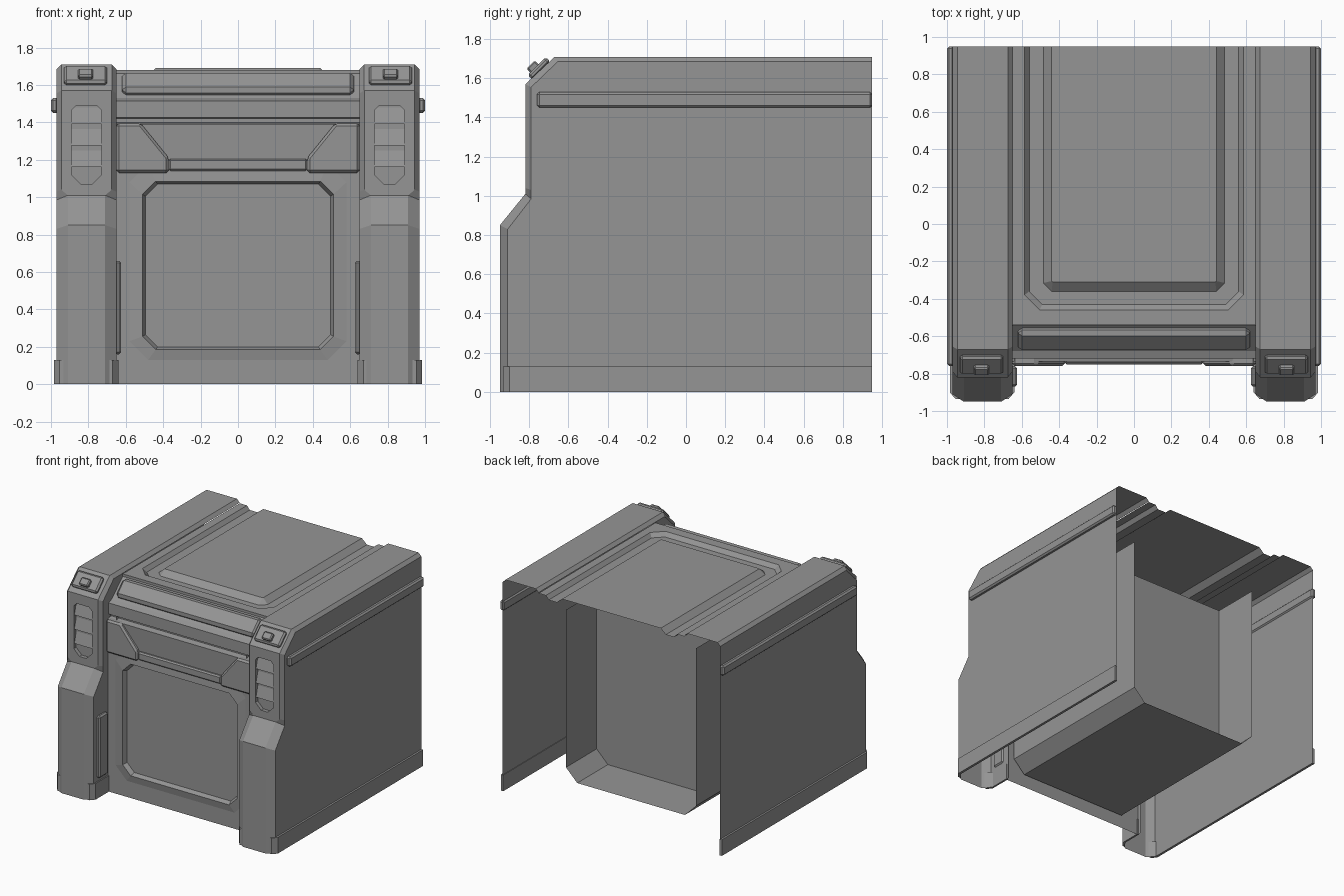
import bpy, bmesh, math
from mathutils import Vector, Matrix

cube = bpy.data.objects.get("Cube")
if cube:
    bpy.data.objects.remove(cube, do_unlink=True)

grey = bpy.data.materials.new("steel_grey")
grey.use_nodes = True
COLOUR = (0.3, 0.3, 0.3, 1)
grey.diffuse_color = COLOUR
grey.node_tree.nodes["Principled BSDF"].inputs["Base Color"].default_value = COLOUR


def finish(name, bm, facing=None, mirror=False, bevel=0):
    """Weld, orient and turn a bmesh into an object."""
    bmesh.ops.remove_doubles(bm, verts=bm.verts, dist=0.0005)
    bmesh.ops.recalc_face_normals(bm, faces=bm.faces)
    if facing:
        total = sum((f.normal * f.calc_area() for f in bm.faces), Vector())
        if total.dot(Vector(facing)) < 0:
            bmesh.ops.reverse_faces(bm, faces=bm.faces)
    me = bpy.data.meshes.new(name)
    bm.to_mesh(me)
    bm.free()
    me.materials.append(grey)
    ob = bpy.data.objects.new(name, me)
    bpy.context.collection.objects.link(ob)
    if mirror:
        ob.modifiers.new("mirror", "MIRROR")
    if bevel:
        mod = ob.modifiers.new("bevel", "BEVEL")
        mod.width, mod.segments = bevel, 1
    return ob


def loft(bm, loops, closed=False, cap=False):
    """Join successive point loops with quads, optionally filling the last."""
    rows = [[bm.verts.new(p) for p in loop] for loop in loops]
    for a, b in zip(rows, rows[1:]):
        n = len(a)
        for i in range(n if closed else n - 1):
            j = (i + 1) % n
            bm.faces.new((a[i], a[j], b[j], b[i]))
    if cap:
        bm.faces.new(rows[-1])
    return rows


def box(name, x, y, z, bevel=0, mirror=False, tilt=0):
    """Box from extents, optionally tilted about its centre."""
    bm = bmesh.new()
    mid = Vector((sum(x), sum(y), sum(z))) / 2
    size = (x[1] - x[0], y[1] - y[0], z[1] - z[0], 1)
    bmesh.ops.create_cube(bm, size=1, matrix=Matrix.Translation(mid)
                          @ Matrix.Rotation(tilt, 4, "X") @ Matrix.Diagonal(size))
    return finish(name, bm, mirror=mirror, bevel=bevel)


def prism(name, a, b, mirror=False, bevel=0):
    """Closed solid between two matching point loops."""
    bm = bmesh.new()
    rows = loft(bm, [a, b], closed=True, cap=True)
    bm.faces.new(rows[0])
    return finish(name, bm, mirror=mirror, bevel=bevel)


def octagon(cx, w, z0, z1, cb, ct, y):
    """Front-facing rectangle with cut corners."""
    return [(cx + px, y, pz) for px, pz in (
        (w - cb, z0), (w, z0 + cb), (w, z1 - ct), (w - ct, z1),
        (ct - w, z1), (-w, z1 - ct), (-w, z0 + cb), (cb - w, z0))]


# Side column: front outline lofted across with bevelled edges
OUT, INN, BACK = 0.97, 0.65, 0.95
outer = [(-.95, 0), (-.95, .85), (-.82, 1.01), (-.82, 1.04), (-.82, 1.57), (-.67, 1.71), (BACK, 1.71)]
inset = [(-.91, 0), (-.91, .83), (-.79, .985), (-.79, 1.03), (-.79, 1.555), (-.655, 1.685), (BACK, 1.685)]
edge = [.06, .06, .06, .025, .025, .025, .025]
bm = bmesh.new()
rows = loft(bm, [
    [(OUT, y, z) for y, z in inset],
    [(OUT - e, y, z) for (y, z), e in zip(outer, edge)],
    [(INN + e, y, z) for (y, z), e in zip(outer, edge)],
    [(INN, y, z) for y, z in inset]])
bm.faces.new(rows[0] + [bm.verts.new((OUT, BACK, 0))])
bm.faces.new(rows[3][:6] + [bm.verts.new((INN, y, z)) for y, z in
                            ((-.5, 1.685), (-.5, 1.5), (-.7, 1.4), (-.7, 0))])
# replace the upper front face with a recessed slot
slot_face = [f for f in bm.faces if all(abs(v.co.y + .82) < .001 for v in f.verts)
             and f.calc_center_median().z > 1.1]
bmesh.ops.delete(bm, geom=slot_face, context="FACES_ONLY")
MID = .81
loft(bm, [octagon(MID, .135, 1.04, 1.57, 0, 0, -.82),
          octagon(MID, .08, 1.07, 1.49, .05, .025, -.82),
          octagon(MID, .08, 1.07, 1.49, .05, .025, -.79)], closed=True, cap=True)
finish("side_column", bm, facing=(1, -1, 1), mirror=True)

# Sloping slats in the slot
for i in range(3):
    top = 1.48 - .115 * i
    section = ((-.79, top), (-.815, top - .09), (-.79, top - .09))
    prism("vent_slat", [(MID - .079, y, z) for y, z in section],
          [(MID + .079, y, z) for y, z in section], mirror=True)

# Latch on the sloping column shoulder
box("latch_plate", (.70, .93), (-.815, -.685), (1.632, 1.668), .012, True, math.pi / 4)
box("latch_catch", (.775, .855), (-.80, -.74), (1.615, 1.68), .008, True, math.pi / 4)

# Foot strips, side rail and leg pod
foot = [(.985, BACK), (.985, -.90), (.955, -.935), (.93, -.935), (.965, -.89), (.965, BACK)]
prism("outer_foot", [(x, y, 0) for x, y in foot], [(x, y, .13) for x, y in foot], mirror=True)
inner_foot = [(.64, -.72), (.64, -.90), (.67, -.935), (.69, -.935), (.655, -.88), (.655, -.72)]
prism("inner_foot", [(x, y, 0) for x, y in inner_foot], [(x, y, .13) for x, y in inner_foot], mirror=True)
box("side_rail", (.96, 1.0), (-.76, BACK), (1.45, 1.53), .012, True)
box("leg_pod", (.625, .66), (-.87, -.76), (.16, .66), .012, True)


# Roof: nested outlines open at the back
def roof_loop(w, f, c, z):
    return [(w, BACK, z), (w, f + c, z), (w - c, f, z),
            (c - w, f, z), (-w, f + c, z), (-w, BACK, z)]


bm = bmesh.new()
loft(bm, [roof_loop(INN, -.54, 0, 1.68), roof_loop(.585, -.46, .08, 1.68),
          roof_loop(.56, -.43, .07, 1.65), roof_loop(.485, -.36, .045, 1.65),
          roof_loop(.44, -.31, .005, 1.69)], cap=True)
finish("roof", bm, facing=(0, 0, 1))

# Front fascia above the door
fascia = [(-.54, 1.68), (-.54, 1.66), (-.68, 1.53), (-.72, 1.515), (-.72, 1.425),
          (-.69, 1.42), (-.69, 1.40), (-.735, 1.39), (-.725, 1.13), (-.70, 1.13)]
bm = bmesh.new()
loft(bm, [[(s * INN, y, z) for y, z in fascia] for s in (-1, 1)])
finish("fascia", bm, facing=(0, -1, 1))
box("brow_bar", (-.62, .62), (-.69, -.54), (1.575, 1.635), .022, tilt=math.pi / 4)
brace = [(INN, 1.395), (.52, 1.395), (.37, 1.21), (.37, 1.13), (INN, 1.13)]
prism("fascia_brace", [(x, -.70, z) for x, z in brace],
      [(x, -.76, z) for x, z in brace], mirror=True, bevel=.014)
box("fascia_lip", (-.37, .37), (-.75, -.70), (1.14, 1.205), .01)

# Door panel with framed recess
bm = bmesh.new()
loft(bm, [octagon(0, INN, 0, 1.2, 0, 0, -.73), octagon(0, .58, .13, 1.18, .1, .1, -.73),
          octagon(0, .51, .185, 1.085, .07, .07, -.74),
          octagon(0, .495, .2, 1.07, .065, .065, -.705)], closed=True, cap=True)
finish("door_panel", bm, facing=(0, -1, 0))

# Inner bay: open-topped channel with a cross wall
bay = [(.58, 1.47), (.58, .2), (.48, .1), (-.48, .1), (-.58, .2), (-.58, 1.47)]
bm = bmesh.new()
loft(bm, [[(x, y, z) for x, z in bay] for y in (-.72, .7)])
finish("bay_channel", bm, facing=(0, 0, -1))
bm = bmesh.new()
bm.faces.new([bm.verts.new((x, .31, z)) for x, z in bay])
finish("bay_wall", bm, facing=(0, 1, 0))
